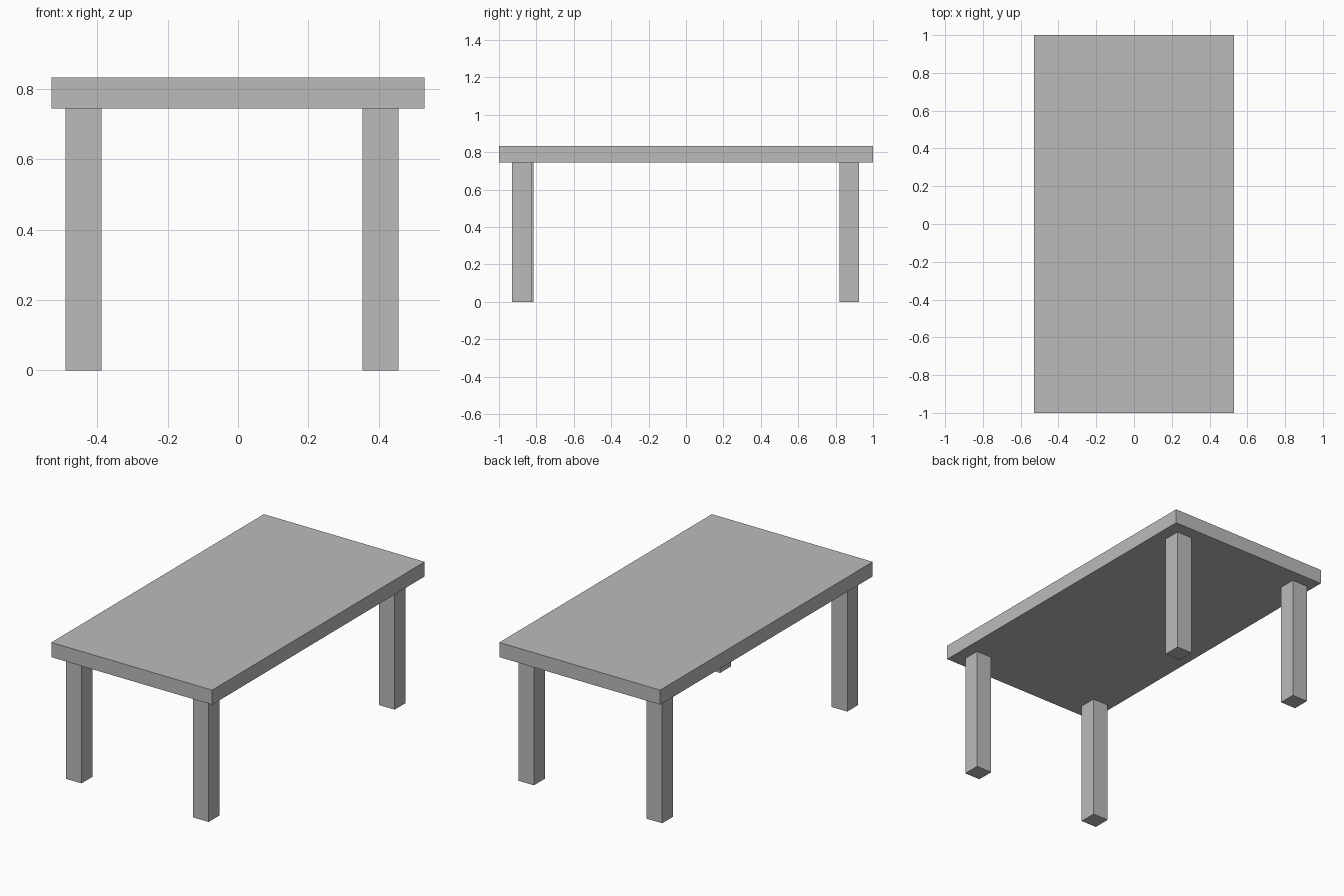
import bpy

if "Cube" in bpy.data.objects:
    bpy.data.objects.remove(bpy.data.objects["Cube"])

grey = bpy.data.materials.new("plain_grey")
grey.diffuse_color = (0.5, 0.5, 0.5, 1)
grey.use_nodes = True
grey.node_tree.nodes["Principled BSDF"].inputs["Base Color"].default_value = grey.diffuse_color


def box(name, x, y, z):
    """Box spanning the given (min, max) ranges."""
    spans = (x, y, z)
    bpy.ops.mesh.primitive_cube_add(size=1, location=[(a + b) / 2 for a, b in spans])
    obj = bpy.context.object
    obj.name = name
    obj.scale = [b - a for a, b in spans]
    bpy.ops.object.transform_apply(location=False, rotation=False, scale=True)
    obj.data.materials.append(grey)
    return obj


TOP, UNDERSIDE = 0.832, 0.745
LEG = 0.103

# Table top slab
box("table_top", (-0.53, 0.53), (-1, 1), (UNDERSIDE, TOP))

# Four square legs, each placed by its left front corner
corners = {
    "front_left_leg": (-0.491, -0.919),
    "front_right_leg": (0.354, -0.929),
    "back_left_leg": (-0.491, 0.822),
    "back_right_leg": (0.354, 0.822),
}
for name, (x, y) in corners.items():
    box(name, (x, x + LEG), (y, y + LEG), (0, UNDERSIDE))
